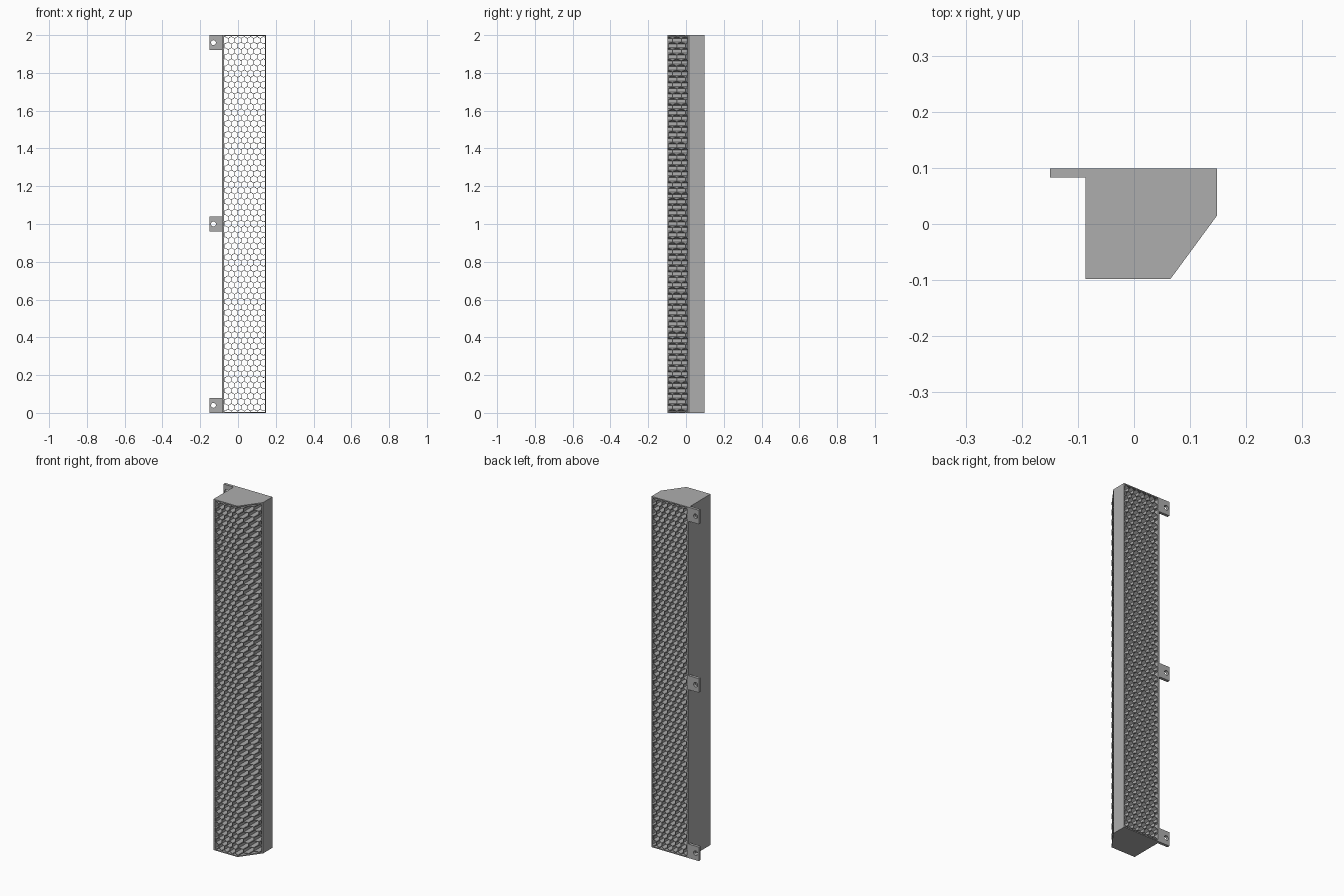
import bpy, bmesh, math

cube = bpy.data.objects.get("Cube")
if cube:
    bpy.data.objects.remove(cube, do_unlink=True)

grey = bpy.data.materials.new("plain grey")
grey.use_nodes = True
COLOUR = (0.42, 0.42, 0.42, 1)
grey.diffuse_color = COLOUR
grey.node_tree.nodes["Principled BSDF"].inputs["Base Color"].default_value = COLOUR


def prisms(name, profiles, place, depth):
    """Extrude flat convex outlines along a direction into one object."""
    bm = bmesh.new()
    for outline in profiles:
        face = bm.faces.new([bm.verts.new(place(a, b)) for a, b in outline])
        new = bmesh.ops.extrude_face_region(bm, geom=[face])["geom"]
        verts = [v for v in new if isinstance(v, bmesh.types.BMVert)]
        bmesh.ops.translate(bm, verts=verts, vec=depth)
    bmesh.ops.recalc_face_normals(bm, faces=bm.faces)
    mesh = bpy.data.meshes.new(name)
    bm.to_mesh(mesh)
    bm.free()
    mesh.materials.append(grey)
    obj = bpy.data.objects.new(name, mesh)
    bpy.context.collection.objects.link(obj)
    return obj


def clip(poly, axis, limit, sign):
    """Keep the part of an outline on one side of a straight limit."""
    out = []
    for p, q in zip(poly, poly[1:] + poly[:1]):
        dp, dq = sign * (limit - p[axis]), sign * (limit - q[axis])
        if dp >= 0:
            out.append(p)
        if dp * dq < 0:
            t = dp / (dp - dq)
            out.append((p[0] + t * (q[0] - p[0]), p[1] + t * (q[1] - p[1])))
    return out


def ring(x, z, radius, sides, turn=0):
    return [(x + radius * math.cos(turn + math.tau * i / sides),
             z + radius * math.sin(turn + math.tau * i / sides)) for i in range(sides)]


def cut(obj, cutter):
    cutter.hide_render = True
    mod = obj.modifiers.new("openings", "BOOLEAN")
    mod.operation = "DIFFERENCE"
    mod.solver = "EXACT"
    mod.object = cutter
    bpy.context.view_layer.objects.active = obj
    bpy.ops.object.modifier_apply(modifier=mod.name)
    bpy.data.objects.remove(cutter, do_unlink=True)


# Tall body with one slanted front corner
LEFT, RIGHT, FRONT, BACK, HEIGHT = -0.086, 0.148, -0.098, 0.099, 2.0
outline = [(LEFT, FRONT), (0.065, FRONT), (RIGHT, 0.015), (RIGHT, BACK), (LEFT, BACK)]
body = prisms("honeycomb_body", [outline], lambda x, y: (x, y, 0), (0, 0, HEIGHT))

# Honeycomb channels running front to back, trimmed by the solid rim
PITCH, WALL = 0.034, 0.0025
ROW = PITCH * math.sqrt(3) / 2
rim = ((0, LEFT + 0.011, -1), (0, RIGHT - 0.005, 1), (1, 0.006, -1), (1, HEIGHT - 0.006, 1))
cells = []
for r in range(int(HEIGHT / ROW) + 2):
    for c in range(9):
        x = LEFT + (c + 0.5 * (r % 2)) * PITCH
        cell = ring(x, r * ROW, (PITCH - WALL) / math.sqrt(3), 6, math.pi / 6)
        for axis, limit, sign in rim:
            cell = clip(cell, axis, limit, sign)
        if len(cell) > 2:
            cells.append(cell)
cut(body, prisms("channel_cutter", cells, lambda x, z: (x, -0.2, z), (0, 0.4, 0)))

# Drilled mounting tabs along the back edge
for name, z in (("lower", 0.04), ("middle", 1.0), ("upper", 1.96)):
    plate = [(-0.15, z - 0.04), (LEFT, z - 0.04), (LEFT, z + 0.04), (-0.15, z + 0.04)]
    tab = prisms(name + "_mounting_tab", [plate], lambda x, z: (x, 0.083, z), (0, BACK - 0.083, 0))
    hole = ring(-0.13, z, 0.013, 24)
    cut(tab, prisms("hole_cutter", [hole], lambda x, z: (x, 0, z), (0, 0.2, 0)))
